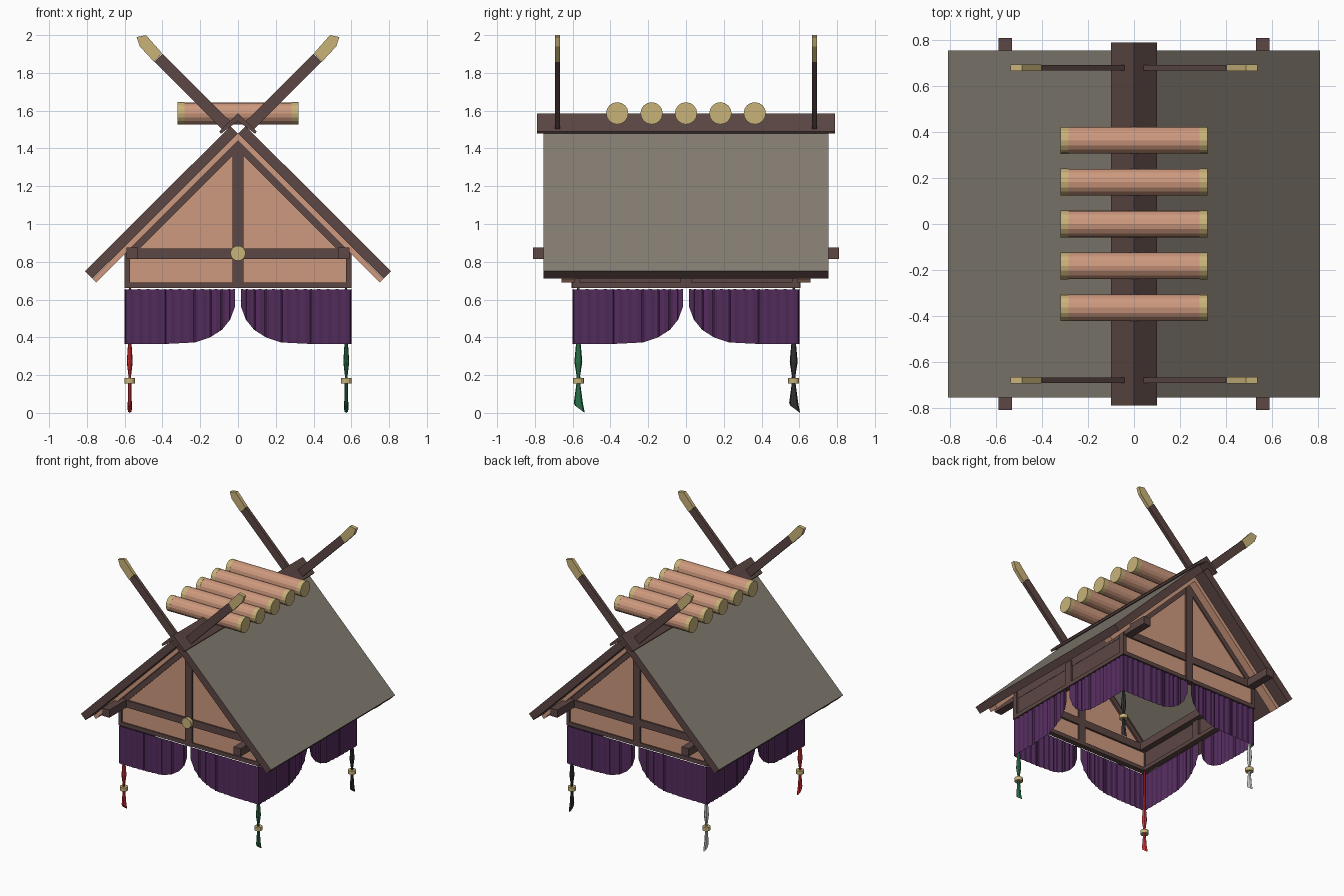
import bpy, bmesh, math
from mathutils import Matrix, Vector

if "Cube" in bpy.data.objects:
    bpy.data.objects.remove(bpy.data.objects["Cube"])


def mat(name, r, g, b):
    m = bpy.data.materials.new(name)
    m.diffuse_color = (r, g, b, 1)
    m.use_nodes = True
    m.node_tree.nodes["Principled BSDF"].inputs["Base Color"].default_value = m.diffuse_color
    return m


BROWN = mat("dark_wood", .107, .063, .058)
PINE = mat("light_wood", .62, .32, .21)
ROOF = mat("roof_grey", .23, .205, .165)
PURPLE = mat("purple_cloth", .087, .025, .107)
GOLD = mat("gold", .58, .45, .19)
RED = mat("red_cord", .7, .03, .035)
GREEN = mat("green_cord", .02, .16, .065)
WHITE = mat("white_cord", .7, .7, .7)
BLACK = mat("black_cord", .03, .03, .03)


def finish(name, bm, *mats):
    bmesh.ops.recalc_face_normals(bm, faces=bm.faces)
    me = bpy.data.meshes.new(name)
    bm.to_mesh(me)
    bm.free()
    for m in mats:
        me.materials.append(m)
    ob = bpy.data.objects.new(name, me)
    bpy.context.collection.objects.link(ob)
    return ob


def prism(name, pts, y0, y1, *mats, sx=1):
    """Extrude an xz outline from y0 to y1, optionally flipped in x."""
    bm = bmesh.new()
    a = [bm.verts.new((x * sx, y0, z)) for x, z in pts]
    b = [bm.verts.new((x * sx, y1, z)) for x, z in pts]
    bm.faces.new(a)
    bm.faces.new(b)
    n = len(pts)
    for i in range(n):
        f = bm.faces.new((a[i], a[(i + 1) % n], b[(i + 1) % n], b[i]))
        if len(mats) > 1 and i == 0:      # first side takes the second material
            f.material_index = 1
    return finish(name, bm, *mats)


def box(name, x0, x1, y0, y1, z0, z1, m):
    return prism(name, [(x0, z0), (x1, z0), (x1, z1), (x0, z1)], y0, y1, m)


def cyl(name, r, length, loc, axis, m, sides=16):
    bm = bmesh.new()
    bmesh.ops.create_cone(bm, cap_ends=True, segments=sides, radius1=r, radius2=r, depth=length)
    rot = {'X': Matrix.Rotation(math.pi / 2, 4, 'Y'),
           'Y': Matrix.Rotation(math.pi / 2, 4, 'X'), 'Z': Matrix()}[axis]
    bm.transform(Matrix.Translation(loc) @ rot)
    return finish(name, bm, m)


# Roof slopes, grey on top with brown edges, and a grey lining inside
for s, side in ((1, "right"), (-1, "left")):
    prism("roof_slope_" + side, [(.04, 1.518), (.81, .75), (.771, .711), (.001, 1.479)],
          -.755, .755, BROWN, ROOF, sx=s)
    prism("roof_lining_" + side, [(0, 1.48), (.59, .89), (.585, .885), (0, 1.47)],
          -.57, .57, ROOF, sx=s)

# Ridge cap
prism("ridge_cap", [(0, 1.585), (.1, 1.49), (.09, 1.478), (0, 1.545), (-.09, 1.478), (-.1, 1.49)],
      -.79, .79, BROWN)

# Gable ends: panel, rafters, posts, beams, crossed finials
for e, end in ((-1, "front"), (1, "back")):
    prism("gable_panel_" + end, [(-.59, .67), (.59, .67), (.59, .85), (0, 1.44), (-.59, .85)],
          e * .575, e * .59, PINE)
    box("gable_king_post_" + end, -.03, .03, e * .56, e * .605, .66, 1.41, BROWN)
    box("gable_tie_beam_" + end, -.6, .6, e * .56, e * .602, .815, .87, BROWN)
    box("gable_sill_" + end, -.6, .6, e * .56, e * .6, .66, .69, BROWN)
    for s, side in ((1, "right"), (-1, "left")):
        tag = f"{end}_{side}"
        prism("verge_board_" + tag, [(0, 1.48), (.77, .71), (.75, .69), (0, 1.44)],
              e * .59, e * .66, PINE, sx=s)
        prism("gable_rafter_" + tag, [(0, 1.44), (.575, .865), (.525, .865), (0, 1.39)],
              e * .56, e * .6, BROWN, sx=s)
        prism("finial_pole_" + tag,
              [(.04, 1.543), (.0825, 1.5), (.442, 1.86), (.4, 1.902)],
              e * .68 - .0125, e * .68 + .0125, BROWN, sx=s)
        prism("finial_tip_" + tag,
              [(.402, 1.904), (.487, 2.0), (.537, 1.99), (.52, 1.94), (.444, 1.858)],
              e * .68 - .0135, e * .68 + .0135, GOLD, sx=s)

# Side walls, corner posts and long projecting purlins
for s, side in ((1, "right"), (-1, "left")):
    box("side_panel_" + side, s * .575, s * .588, -.58, .58, .67, .87, BROWN)
    box("side_sill_" + side, s * .56, s * .6, -.6, .6, .66, .69, BROWN)
    box("side_post_" + side, s * .56, s * .6, -.03, .03, .66, .86, BROWN)
    box("purlin_" + side, s * .53, s * .59, -.81, .81, .815, .875, BROWN)
    for e, end in ((-1, "front"), (1, "back")):
        box(f"corner_post_{end}_{side}", s * .572, s * .6, e * .56, e * .6, .66, .87, BROWN)

# Gold boss on the front gable
cyl("front_boss", .04, .03, (0, -.615, .845), 'Y', GOLD)

# Ridge logs with gold ends
for i in range(5):
    y = (i - 2) * .182
    cyl(f"ridge_log_{i + 1}", .058, .57, (0, y, 1.586), 'X', PINE)
    for s, side in ((1, "right"), (-1, "left")):
        cyl(f"log_cap_{i + 1}_{side}", .0588, .035, (s * .302, y, 1.586), 'X', GOLD)

# Pleated curtains, two per side, with a curved inner lower edge
EDGE = [(.016, .562), (.042, .493), (.085, .44), (.148, .40), (.228, .373), (.386, .365), (.597, .365)]


def hem(x):
    for (x0, z0), (x1, z1) in zip(EDGE, EDGE[1:]):
        if x <= x1:
            return z0 + (z1 - z0) * (x - x0) / (x1 - x0)
    return EDGE[-1][1]


xs = sorted({p[0] for p in EDGE} | {.02 + .024 * i for i in range(1, 24)})
for k, face in enumerate(("front", "right", "back", "left")):
    for s in (1, -1):
        bm = bmesh.new()
        prev = None
        for i, x in enumerate(xs):
            y = -.597 + (.003 if i % 2 else -.003)
            cur = (bm.verts.new((s * x, y, .656 - (.004 if i % 2 else 0))),
                   bm.verts.new((s * x, y, hem(x))))
            if prev:
                bm.faces.new((prev[0], cur[0], cur[1], prev[1]))
            prev = cur
        bm.transform(Matrix.Rotation(k * math.pi / 2, 4, 'Z'))
        finish(f"curtain_{face}_{'a' if s > 0 else 'b'}", bm, PURPLE)

# Corner tassels: lathed cord with a slanted end, plus a gold ring
CORD = [(.67, .007), (.40, .01), (.36, .013), (.27, .021), (.2, .01), (.15, .011), (.06, .024), (.027, .026)]
for x, y, m, name in ((-.573, -.57, RED, "red"), (.573, -.57, GREEN, "green"),
                      (.573, .57, BLACK, "black"), (-.573, .57, WHITE, "white")):
    bm = bmesh.new()
    rings = []
    for z, r in CORD:
        low = z < .03
        ring = []
        for i in range(8):
            a = i * math.pi / 4
            dy = r * math.sin(a)
            ring.append(bm.verts.new((x + (.45 if z < .1 else .75) * r * math.cos(a),
                                      y + dy + (.008 if low else 0),
                                      z - (dy * .75 if low else 0))))
        rings.append(ring)
    for a, b in zip(rings, rings[1:]):
        for i in range(8):
            j = (i + 1) % 8
            bm.faces.new((a[i], a[j], b[j], b[i]))
    bm.faces.new(rings[0])
    bm.faces.new(rings[-1])
    low_z = min(v.co.z for v in bm.verts)
    for v in bm.verts:                    # tip rests on the ground plane
        if v.co.z < .06:
            v.co.z -= low_z
    finish(f"tassel_{name}", bm, m)
    cyl(f"tassel_ring_{name}", .029, .028, (x, y, .17), 'Z', GOLD, 12)
